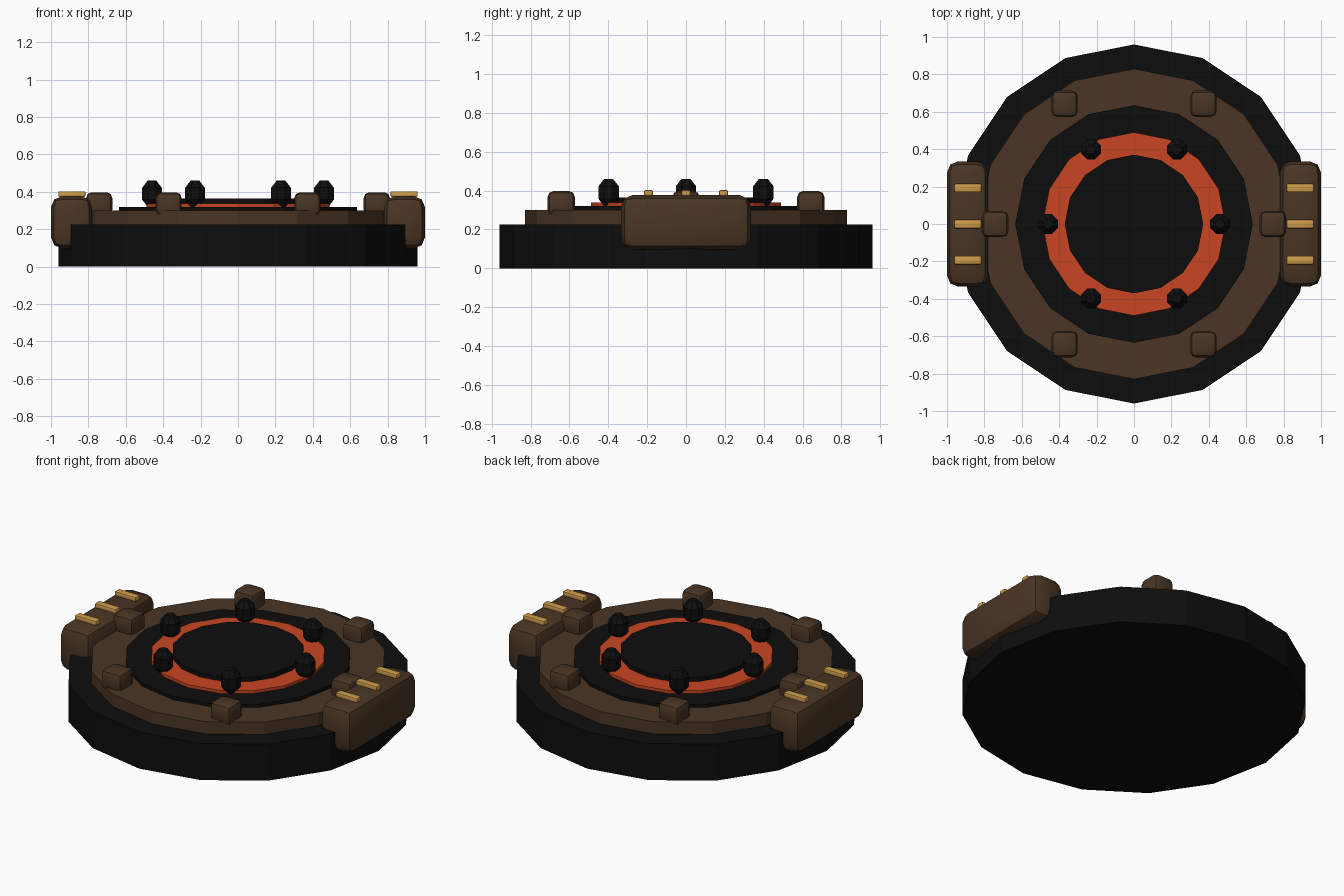
import bpy, bmesh, math
from mathutils import Matrix

cube = bpy.data.objects.get("Cube")
if cube:
    bpy.data.objects.remove(cube, do_unlink=True)


def material(name, rgb):
    m = bpy.data.materials.new(name)
    m.use_nodes = True
    m.diffuse_color = (*rgb, 1)
    bsdf = m.node_tree.nodes["Principled BSDF"]
    bsdf.inputs["Base Color"].default_value = (*rgb, 1)
    bsdf.inputs["Roughness"].default_value = 0.7
    return m


BLACK = material("matte black", (0.004, 0.004, 0.004))
BROWN = material("dark brown", (0.068, 0.036, 0.018))
ORANGE = material("burnt orange", (0.58, 0.06, 0.016))
GOLD = material("gold", (0.62, 0.33, 0.07))


def add_object(name, bm, mat, location=(0, 0, 0)):
    bmesh.ops.recalc_face_normals(bm, faces=bm.faces)
    mesh = bpy.data.meshes.new(name)
    bm.to_mesh(mesh)
    bm.free()
    mesh.materials.append(mat)
    obj = bpy.data.objects.new(name, mesh)
    obj.location = location
    bpy.context.collection.objects.link(obj)
    return obj


def turned(name, profile, sides, mat, location=(0, 0, 0), turn=0.0):
    """Closed solid turned around z from (radius, height) points."""
    bm = bmesh.new()
    rings = []
    for r, z in profile:
        angles = [turn + math.tau * i / sides for i in range(sides)]
        rings.append([bm.verts.new((r * math.cos(a), r * math.sin(a), z)) for a in angles])
    for low, high in zip(rings, rings[1:]):
        for i in range(sides):
            j = (i + 1) % sides
            bm.faces.new((low[i], low[j], high[j], high[i]))
    bm.faces.new(rings[0][::-1])
    bm.faces.new(rings[-1])
    return add_object(name, bm, mat, location)


def rounded_box(name, size, bevel, mat, location):
    bm = bmesh.new()
    bmesh.ops.create_cube(bm, size=1, matrix=Matrix.Diagonal((*size, 1)))
    bmesh.ops.bevel(bm, geom=bm.edges[:], offset=bevel, segments=2,
                    profile=0.5, affect='EDGES')
    obj = add_object(name, bm, mat, location)
    bpy.ops.object.select_all(action='DESELECT')
    obj.select_set(True)
    bpy.context.view_layer.objects.active = obj
    bpy.ops.object.shade_smooth_by_angle(angle=math.radians(40))
    return obj


# Stacked sixteen-sided discs
for name, radius, bottom, top, mat in (
    ("base", 0.96, 0, 0.225, BLACK),
    ("brown_ring", 0.83, 0.2, 0.3, BROWN),
    ("inner_plate", 0.635, 0.28, 0.32, BLACK),
    ("orange_ring", 0.49, 0.3, 0.338, ORANGE),
    ("centre_disc", 0.37, 0.31, 0.365, BLACK),
):
    turned(name, [(radius, bottom), (radius, top)], 16, mat)

# Six brown blocks and six black studs around the rings
STUD = [(0.025, -0.07), (0.057, -0.032), (0.057, 0.032), (0.025, 0.07)]
for i in range(6):
    a = math.tau * i / 6
    c, s = math.cos(a), math.sin(a)
    rounded_box(f"ring_block_{i + 1}", (0.14, 0.14, 0.125), 0.03, BROWN,
                (0.742 * c, 0.742 * s, 0.335))
    turned(f"stud_{i + 1}", STUD, 8, BLACK, (0.46 * c, 0.46 * s, 0.39), math.pi / 8)

# Side housings with three gold bars each
for side, label in ((1, "left"), (-1, "right")):
    rounded_box(f"{label}_housing", (0.22, 0.67, 0.28), 0.06, BROWN,
                (0.89 * side, 0, 0.237))
    for n, y in enumerate((-0.193, 0, 0.193)):
        rounded_box(f"{label}_gold_bar_{n + 1}", (0.146, 0.046, 0.03), 0.008, GOLD,
                    (0.888 * side, y, 0.388))
